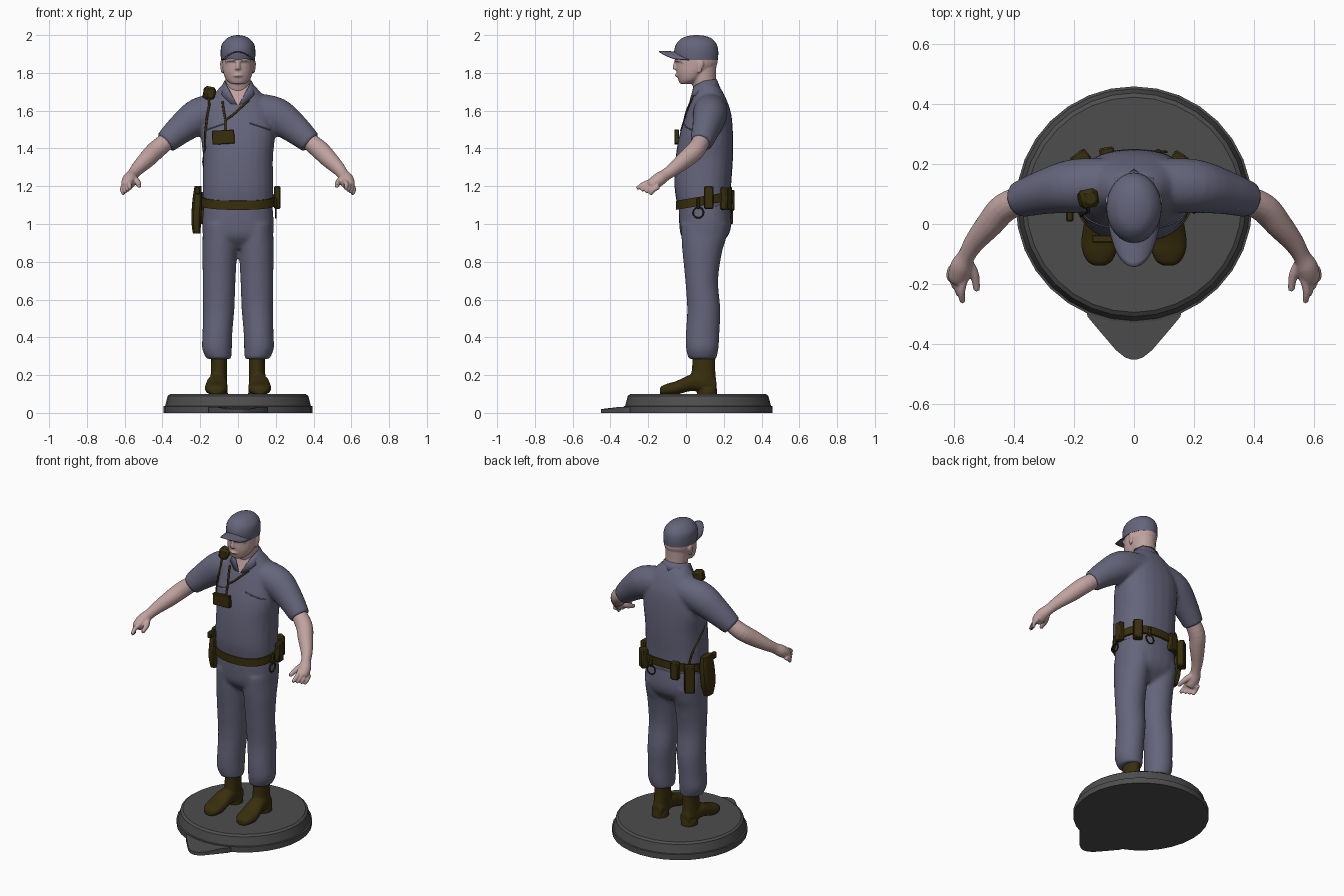
import bpy, bmesh, math
from mathutils import Vector, Matrix

cube = bpy.data.objects.get("Cube")
if cube:
    bpy.data.objects.remove(cube)

X, Y, Z = Vector((1, 0, 0)), Vector((0, 1, 0)), Vector((0, 0, 1))
SIDES = (1, -1)


def material(name, rgb):
    m = bpy.data.materials.new(name)
    m.use_nodes = True
    m.diffuse_color = (*rgb, 1)
    m.node_tree.nodes["Principled BSDF"].inputs["Base Color"].default_value = (*rgb, 1)
    return m


CLOTH = material("blue grey cloth", (0.13, 0.13, 0.2))
SKIN = material("skin", (0.53, 0.365, 0.35))
LEATHER = material("dark olive leather", (0.04, 0.028, 0.004))
STONE = material("dark grey base", (0.075, 0.075, 0.075))


def spline(rows, sub):
    """Catmull-Rom interpolation of the ring parameters."""
    rows = [Vector(r) for r in rows]
    out = []
    for i in range(len(rows) - 1):
        p0, p1, p2, p3 = rows[max(i - 1, 0)], rows[i], rows[i + 1], rows[min(i + 2, len(rows) - 1)]
        for k in range(sub):
            t = k / sub
            out.append(p1 + (p2 - p0) * (t / 2) + (p0 * 2 - p1 * 5 + p2 * 4 - p3) * (t * t / 2)
                       + (p1 * 3 - p0 - p2 * 3 + p3) * (t ** 3 / 2))
    return out + [rows[-1]]


def loft(bm, rings, axes=None, side=1, n=24, sub=4, power=1.0):
    """Closed tube through rings of (x, y, z, half width, half depth)."""
    rings = spline(rings, sub)
    mid = [Vector((r[0] * side, r[1], r[2])) for r in rings]
    loops = []
    for i, r in enumerate(rings):
        if axes:
            u, v = axes
        else:
            t = (mid[min(i + 1, len(mid) - 1)] - mid[max(i - 1, 0)]).normalized()
            u = Z.cross(t).normalized()
            v = t.cross(u)
        loop = []
        for k in range(n):
            c, s = math.cos(math.tau * k / n), math.sin(math.tau * k / n)
            c, s = math.copysign(abs(c) ** power, c), math.copysign(abs(s) ** power, s)
            loop.append(bm.verts.new(mid[i] + u * c * r[3] + v * s * r[4]))
        loops.append(loop)
    for a, b in zip(loops, loops[1:]):
        for k in range(n):
            bm.faces.new((a[k], a[k - 1], b[k - 1], b[k]))
    bm.faces.new(loops[0])
    bm.faces.new(loops[-1])


def finish(bm, name, mat, voxel=0, smooth=4, angle=0.6, thick=0, bevel=0):
    bmesh.ops.recalc_face_normals(bm, faces=bm.faces)
    me = bpy.data.meshes.new(name)
    bm.to_mesh(me)
    bm.free()
    me.materials.append(mat)
    me.shade_smooth()
    me.set_sharp_from_angle(angle=angle)
    ob = bpy.data.objects.new(name, me)
    bpy.context.collection.objects.link(ob)
    if thick:
        ob.modifiers.new("thickness", "SOLIDIFY").thickness = thick
    if bevel:
        ob.modifiers.new("rounding", "BEVEL").width = bevel
    if voxel:
        r = ob.modifiers.new("blend", "REMESH")
        r.mode, r.voxel_size, r.use_smooth_shade = "VOXEL", voxel, True
        s = ob.modifiers.new("soften", "SMOOTH")
        s.factor, s.iterations = 0.5, smooth
    return ob


def box(name, loc, size, rot=0, tilt=0, bevel=0.006):
    bm = bmesh.new()
    turn = Matrix.Rotation(rot, 4, "Z") @ Matrix.Rotation(tilt, 4, "Y")
    bmesh.ops.create_cube(bm, size=1, matrix=Matrix.Translation(loc) @ turn @ Matrix.Diagonal((*size, 1)))
    finish(bm, name, LEATHER, bevel=bevel)


def cord(name, pts, radius, mat=LEATHER, cyclic=False):
    cu = bpy.data.curves.new(name, "CURVE")
    cu.dimensions, cu.bevel_depth, cu.bevel_resolution = "3D", radius, 2
    sp = cu.splines.new("POLY")
    sp.points.add(len(pts) - 1)
    for p, co in zip(sp.points, pts):
        p.co = (*co, 1)
    sp.use_cyclic_u = cyclic
    cu.materials.append(mat)
    bpy.context.collection.objects.link(bpy.data.objects.new(name, cu))


# Round base with its pointed front tab
bm = bmesh.new()
loft(bm, [(0, .064, z, r, r) for r, z in
          ((.394, 0), (.394, .035), (.386, .037), (.372, .09), (.358, .1))], (X, Y), n=32, sub=1)
finish(bm, "base", STONE, angle=0.3)
bm = bmesh.new()
half = [(.16, -.27), (.155, -.308), (.12, -.35), (.06, -.42), (.03, -.444), (.01, -.451)]
outline = half + [(-x, y) for x, y in reversed(half)]
low = [bm.verts.new((x, y, 0)) for x, y in outline]
top = [bm.verts.new((x, y, .032 if y > -.4 else .02)) for x, y in outline]
for k in range(len(low)):
    bm.faces.new((low[k - 1], low[k], top[k], top[k - 1]))
bm.faces.new(low)
bm.faces.new(top)
finish(bm, "base_tab", STONE)

# Boots
for side, label in zip(SIDES, ("left", "right")):
    bm = bmesh.new()
    loft(bm, [(.1, .095, .32, .042, .062), (.1, .093, .23, .043, .062), (.104, .088, .15, .046, .074)], (X, Y), side)
    loft(bm, [(.1, .16, .145, .032, .036), (.103, .1, .155, .046, .046), (.11, .03, .16, .052, .044),
              (.115, -.05, .133, .06, .036), (.115, -.095, .126, .056, .03), (.115, -.125, .12, .04, .024),
              (.115, -.138, .116, .02, .016)], (X, Z), side, power=.85)
    loft(bm, [(.103, .112, .096, .05, .055), (.103, .112, .13, .047, .052)], (X, Y), side)
    finish(bm, label + "_boot", LEATHER, voxel=.006, smooth=3)

# Trousers
bm = bmesh.new()
loft(bm, [(0, .095, 1.13, .18, .135), (0, .102, 1.0, .189, .138), (0, .097, .93, .175, .12),
          (0, .088, .87, .08, .06)], (X, Y), power=.85)
for side in SIDES:
    loft(bm, [(.096, .1, 1.0, .09, .128), (.096, .094, .92, .092, .118), (.097, .086, .85, .092, .105),
              (.1, .083, .7, .087, .087), (.103, .094, .55, .084, .088), (.109, .088, .42, .079, .089),
              (.111, .086, .34, .079, .086), (.101, .087, .285, .066, .074)], (X, Y), side)
finish(bm, "trousers", CLOTH, voxel=.01, smooth=7)

# Shirt with short sleeves
bm = bmesh.new()
loft(bm, [(0, .095, 1.09, .187, .14), (0, .089, 1.2, .187, .15), (0, .097, 1.35, .185, .152),
          (0, .107, 1.47, .195, .142), (0, .12, 1.58, .18, .12), (0, .122, 1.66, .145, .092),
          (0, .116, 1.72, .1, .066), (0, .105, 1.75, .07, .05)], (X, Y), power=.85)
for side in SIDES:
    loft(bm, [(.08, .13, 1.61, .09, .085), (.2, .126, 1.575, .09, .096), (.3, .106, 1.505, .074, .08),
              (.385, .08, 1.43, .06, .061)], None, side)
shirt = finish(bm, "shirt", CLOTH, voxel=.01, smooth=6)

bpy.context.view_layer.update()
surface = shirt.evaluated_get(bpy.context.evaluated_depsgraph_get())


def on_chest(x, z, lift=.004):
    hit, loc, _, _ = surface.ray_cast(Vector((x, -1, z)), Y)
    return Vector((x, (loc.y if hit else .05) - lift, z))


# Open neck, collar and pocket flaps
bm = bmesh.new()
rows = [[on_chest(u * w, z, .003) for u in (-1, -.5, 0, .5, 1)]
        for w, z in ((.06, 1.735), (.045, 1.7), (.025, 1.665), (.003, 1.63))]
grid = [[bm.verts.new(p) for p in row] for row in rows]
for a, b in zip(grid, grid[1:]):
    for k in range(4):
        bm.faces.new((a[k], a[k + 1], b[k + 1], b[k]))
finish(bm, "open_neck", SKIN)
bm = bmesh.new()
for side in SIDES:
    flap = [((0, .162, 1.768), (0, .184, 1.715)), ((.055, .145, 1.765), (.072, .16, 1.715)),
            ((.073, .095, 1.758), (.098, .1, 1.703)), ((.06, .04, 1.73), (.082, .035, 1.68)),
            (on_chest(.006, 1.634, .006), on_chest(.04, 1.638, .006))]
    pairs = [[bm.verts.new((p[0] * side, p[1], p[2])) for p in pair] for pair in flap]
    for a, b in zip(pairs, pairs[1:]):
        bm.faces.new((a[0], a[1], b[1], b[0]))
bmesh.ops.remove_doubles(bm, verts=bm.verts, dist=.0005)
finish(bm, "collar", CLOTH, thick=.007)
for side, label in zip(SIDES, ("left", "right")):
    cord(label + "_pocket_flap", [on_chest(side * (.06 + .011 * k), 1.535 - .0037 * k, .001) for k in range(11)],
         .003, CLOTH)

# Arms and hands
for side, label in zip(SIDES, ("left", "right")):
    bm = bmesh.new()
    loft(bm, [(.35, .09, 1.46, .045, .045), (.43, .055, 1.395, .049, .05), (.48, 0, 1.345, .045, .047),
              (.53, -.06, 1.295, .035, .037), (.557, -.105, 1.262, .029, .032), (.574, -.14, 1.238, .037, .036),
              (.583, -.175, 1.212, .036, .033), (.585, -.19, 1.2, .028, .025)], None, side, n=16)
    for k in range(4):
        a = Vector((.562, -.17, 1.23)).lerp(Vector((.605, -.145, 1.2)), k / 3)
        c = Vector((.57, -.26, 1.187)).lerp(Vector((.604, -.19, 1.157)), k / 3)
        b = a.lerp(c, .55) + Vector((.008, -.004, .004))
        loft(bm, [(*a, .015, .016), (*b, .013, .014), (*c, .01, .01)], None, side, n=10)
    loft(bm, [(.562, -.115, 1.248, .019, .02), (.532, -.165, 1.222, .016, .018), (.523, -.222, 1.2, .011, .011)],
         None, side, n=10)
    finish(bm, label + "_arm", SKIN, voxel=.005, smooth=3)

# Head with nose, brow, lips and ears
bm = bmesh.new()
loft(bm, [(0, .11, 1.64, .05, .045), (0, .098, 1.72, .063, .06), (0, .09, 1.79, .068, .069),
          (0, .085, 1.84, .07, .076)], (X, Y))
loft(bm, [(0, -.002, 1.742, .038, .03), (0, .019, 1.763, .062, .06), (0, .036, 1.8, .078, .086),
          (0, .055, 1.84, .085, .107), (0, .06, 1.88, .086, .108), (0, .06, 1.94, .075, .095)], (X, Y))
loft(bm, [(0, -.05, 1.87, .009, .009), (0, -.056, 1.835, .012, .014), (0, -.053, 1.818, .016, .016)], (X, Y), n=12)
loft(bm, [(-.026, -.036, 1.785, .011, .005), (0, -.05, 1.787, .011, .008), (.026, -.036, 1.785, .011, .005)],
     (Y, Z), n=12)
for side in SIDES:
    loft(bm, [(.012, -.05, 1.864, .012, .007), (.04, -.042, 1.868, .014, .008), (.068, -.015, 1.862, .01, .006)],
         (Y, Z), side, n=12)
    loft(bm, [(.083, .07, 1.8, .006, .009), (.086, .074, 1.825, .007, .014), (.087, .078, 1.85, .008, .017),
              (.085, .075, 1.868, .006, .01)], (X, Y), side, n=12)
finish(bm, "head", SKIN, voxel=.005, smooth=3)

# Cap and its curved peak
bm = bmesh.new()
loft(bm, [(0, .056, 1.868, .09, .112), (0, .054, 1.91, .092, .117), (0, .055, 1.95, .086, .108),
          (0, .056, 1.982, .06, .08), (0, .056, 1.996, .03, .042), (0, .056, 2.0, .004, .006)], (X, Y), n=32)
finish(bm, "cap", CLOTH, angle=1)
bm = bmesh.new()
grid = []
for i in range(7):
    s = i / 6
    grid.append([bm.verts.new((.085 * u * (1 - .18 * s * s), -.04 * (1 - s) + .055 * u * u - .143 * s + .02 * s * u ** 4,
                               1.913 + .004 * s - .042 * u * u)) for u in (k / 6 - 1 for k in range(13))])
for a, b in zip(grid, grid[1:]):
    for k in range(12):
        bm.faces.new((a[k], a[k + 1], b[k + 1], b[k]))
finish(bm, "cap_peak", CLOTH, thick=.006)

# Belt, higher at the back
bm = bmesh.new()
loft(bm, [(0, .096, z, .197, .15) for z in (1.1, 1.148)], (X, Y), n=40, sub=1, power=.85)
for v in bm.verts:
    v.co.z += .17 * (v.co.y - .095)
finish(bm, "belt", LEATHER)

# Belt gear
box("left_side_pouch", (.208, .12, 1.14), (.034, .05, .12))
box("left_back_pouch", (.15, .214, 1.135), (.055, .045, .12), -.6)
box("small_back_pouch", (-.09, .237, 1.125), (.05, .036, .11), .15)
box("long_back_pouch", (-.178, .217, 1.085), (.062, .045, .17), .65)
for label, mid, u in (("side", Vector((.2, .065, 1.06)), Y), ("back", Vector((.08, .24, 1.085)), X)):
    cord(label + "_ring", [mid + (u * math.cos(a) + Z * math.sin(a)) * .028
                           for a in (math.tau * k / 20 for k in range(20))], .004, cyclic=True)
    box(label + "_ring_strap", mid + Z * .05, (.02, .02, .06))
bm = bmesh.new()
loft(bm, [(-.212, .095, 1.2, .018, .045), (-.216, .095, 1.12, .026, .056), (-.221, .09, 1.02, .026, .053),
          (-.219, .085, .95, .02, .034)], (X, Y), n=16, power=.6)
finish(bm, "holster", LEATHER)
box("holstered_grip", (-.214, .035, 1.175), (.026, .055, .04))

# Shoulder microphone and its cable
box("shoulder_microphone", (-.152, .085, 1.692), (.06, .062, .07), .2, .2, bevel=.013)
cord("microphone_cable", [(-.155, .06, 1.67), on_chest(-.152, 1.63), on_chest(-.165, 1.56), on_chest(-.174, 1.48),
                          on_chest(-.174, 1.4), (-.184, .11, 1.33), (-.168, .18, 1.23), (-.16, .205, 1.15)], .006)

# Badge on its neck straps
y = on_chest(-.075, 1.46).y - .016
box("badge", (-.078, y, 1.46), (.118, .024, .074), 0, -.06, bevel=.003)
cord("left_neck_strap", [on_chest(x, z, .003) for x, z in
                         ((.058, 1.655), (.03, 1.63), (0, 1.602), (-.03, 1.575), (-.066, 1.55))], .006)
cord("right_neck_strap", [on_chest(x, z, .003) for x, z in
                          ((-.082, 1.65), (-.076, 1.6), (-.07, 1.57), (-.066, 1.55), (-.066, 1.49))], .006)
